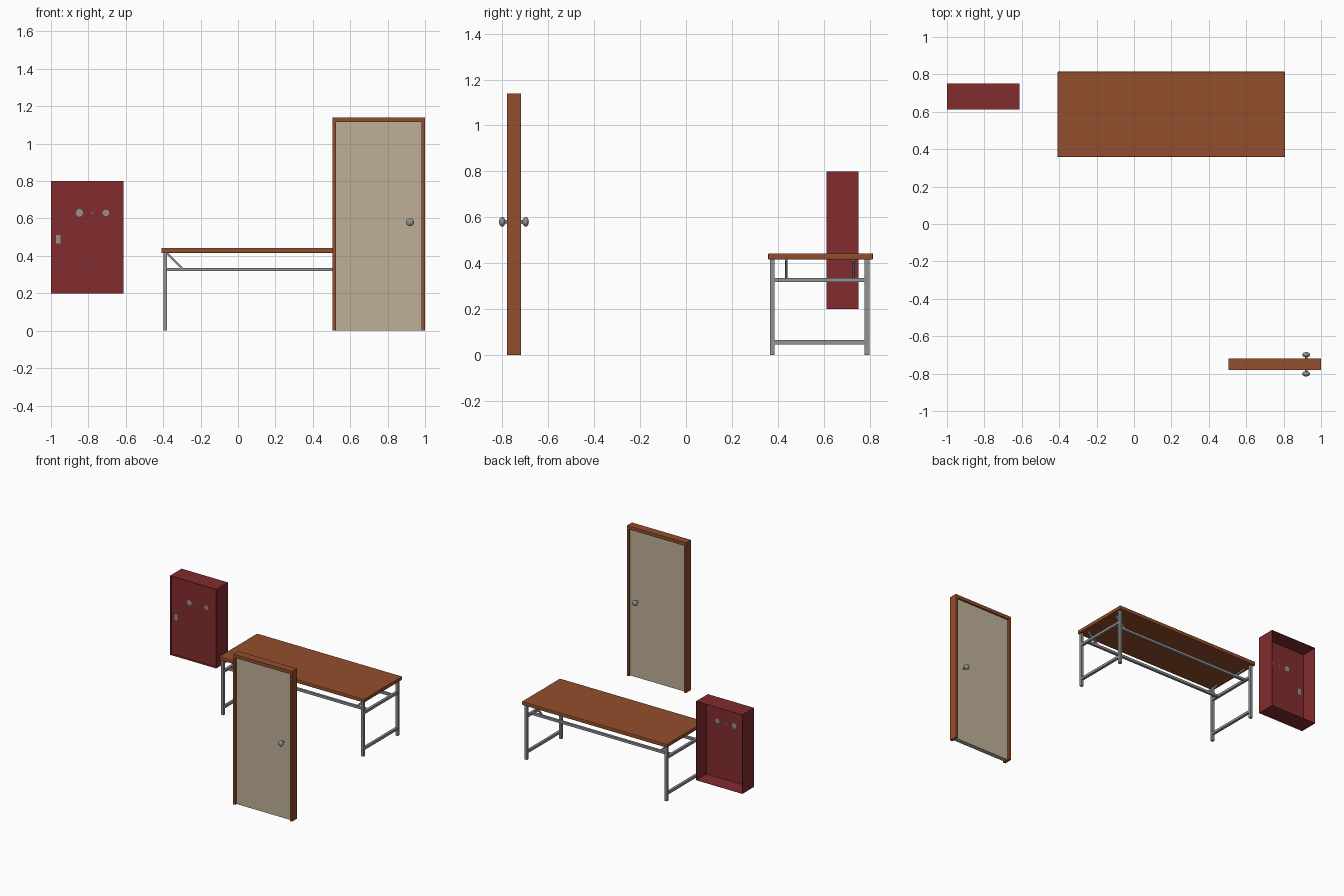
import bpy, bmesh, math
from mathutils import Vector, Matrix

if "Cube" in bpy.data.objects:
    bpy.data.objects.remove(bpy.data.objects["Cube"])


def mat(name, r, g, b):
    m = bpy.data.materials.new(name)
    m.diffuse_color = (r, g, b, 1)
    m.use_nodes = True
    m.node_tree.nodes["Principled BSDF"].inputs["Base Color"].default_value = m.diffuse_color
    return m


BROWN = mat("brown wood", 0.29, 0.077, 0.025)
RED = mat("dark red", 0.225, 0.025, 0.027)
BEIGE = mat("beige", 0.52, 0.435, 0.315)
GRAY = mat("gray metal", 0.29, 0.29, 0.305)


def finish(name, bm, m):
    me = bpy.data.meshes.new(name)
    bm.to_mesh(me)
    bm.free()
    me.materials.append(m)
    ob = bpy.data.objects.new(name, me)
    bpy.context.collection.objects.link(ob)
    return ob


def box(name, lo, hi, m, bevel=0):
    lo, hi = Vector(lo), Vector(hi)
    bm = bmesh.new()
    bmesh.ops.create_cube(bm, size=1, matrix=Matrix.Translation((lo + hi) / 2)
                          @ Matrix.Diagonal((*(hi - lo), 1)))
    if bevel:
        bmesh.ops.bevel(bm, geom=bm.edges[:], offset=bevel, segments=2,
                        profile=0.5, affect='EDGES')
    return finish(name, bm, m)


def bar(name, a, b, w, m):
    # square tube between two points
    a, b = Vector(a), Vector(b)
    d = b - a
    rot = d.to_track_quat('Z', 'Y').to_matrix().to_4x4()
    bm = bmesh.new()
    bmesh.ops.create_cube(bm, size=1, matrix=Matrix.Translation((a + b) / 2) @ rot
                          @ Matrix.Diagonal((w, w, d.length, 1)))
    return finish(name, bm, m)


def disc_y(name, c, rx, rz, depth, m, seg=20):
    # elliptical plate or rod whose axis runs along y
    bm = bmesh.new()
    bmesh.ops.create_cone(bm, cap_ends=True, segments=seg, radius1=1, radius2=1, depth=1,
                          matrix=Matrix.Translation(c) @ Matrix.Diagonal((rx, depth, rz, 1))
                          @ Matrix.Rotation(math.pi / 2, 4, 'X'))
    return finish(name, bm, m)


# door frame and slab
box("door_jamb_left", (0.505, -0.78, 0), (0.523, -0.72, 1.14), BROWN)
box("door_jamb_right", (0.982, -0.78, 0), (1.0, -0.72, 1.14), BROWN)
box("door_head", (0.523, -0.78, 1.115), (0.982, -0.72, 1.14), BROWN)
box("door_slab", (0.523, -0.767, 0.002), (0.982, -0.733, 1.115), BEIGE)

# knobs on both faces
disc_y("knob_spindle", (0.92, -0.75, 0.58), 0.007, 0.007, 0.09, GRAY, 12)
for name, y in (("knob_front", -0.801), ("knob_back", -0.699)):
    bm = bmesh.new()
    bmesh.ops.create_uvsphere(bm, u_segments=20, v_segments=12, radius=1,
                              matrix=Matrix.Translation((0.92, y, 0.58))
                              @ Matrix.Diagonal((0.021, 0.014, 0.021, 1)))
    for f in bm.faces:
        f.smooth = True
    finish(name, bm, GRAY)

# folding table
box("table_top", (-0.41, 0.358, 0.415), (0.808, 0.815, 0.443), BROWN, 0.005)
CX, CY = 0.199, 0.5825
for sx, side in ((-1, "left"), (1, "right")):
    x = CX + sx * 0.588
    for sy, end in ((-1, "front"), (1, "back")):
        y = CY + sy * 0.206
        bar(f"leg_{side}_{end}", (x, y, 0), (x, y, 0.416), 0.02, GRAY)
        yb = CY + sy * 0.146
        bar(f"brace_{side}_{end}", (x - sx * 0.01, yb, 0.413),
            (x - sx * 0.095, yb, 0.328), 0.012, GRAY)
    for z, level in ((0.055, "lower"), (0.327, "upper")):
        bar(f"crossbar_{side}_{level}", (x, CY - 0.206, z), (x, CY + 0.206, z), 0.0185, GRAY)
for sy, end in ((-1, "front"), (1, "back")):
    yb = CY + sy * 0.146
    bar(f"rail_{end}", (CX - 0.588, yb, 0.327), (CX + 0.588, yb, 0.327), 0.018, GRAY)

# red cabinet: thin shell, open at the back, front panel set in slightly
X0, X1, Y0, Y1, Z0, Z1 = -1.0, -0.612, 0.612, 0.752, 0.2, 0.8
T = 0.002
box("cabinet_left", (X0, Y0, Z0), (X0 + T, Y1, Z1), RED)
box("cabinet_right", (X1 - T, Y0, Z0), (X1, Y1, Z1), RED)
box("cabinet_top", (X0 + T, Y0, Z1 - T), (X1 - T, Y1, Z1), RED)
box("cabinet_bottom", (X0 + T, Y0, Z0), (X1 - T, Y1, Z0 + T), RED)
PY = Y0 + 0.018
box("cabinet_panel", (X0 + T, PY - 0.001, Z0 + T), (X1 - T, PY + 0.001, Z1 - T), RED)

# gray fittings showing on both sides of the panel
for name, x, z, rx, rz in (("bell_plate", -0.848, 0.63, 0.019, 0.021),
                           ("button_plate", -0.778, 0.63, 0.004, 0.005),
                           ("lamp_plate", -0.706, 0.63, 0.018, 0.017)):
    disc_y(name, (x, PY, z), rx, rz, 0.004, GRAY)
box("latch_plate", (-0.974, PY - 0.002, 0.467), (-0.948, PY + 0.002, 0.513), GRAY)
